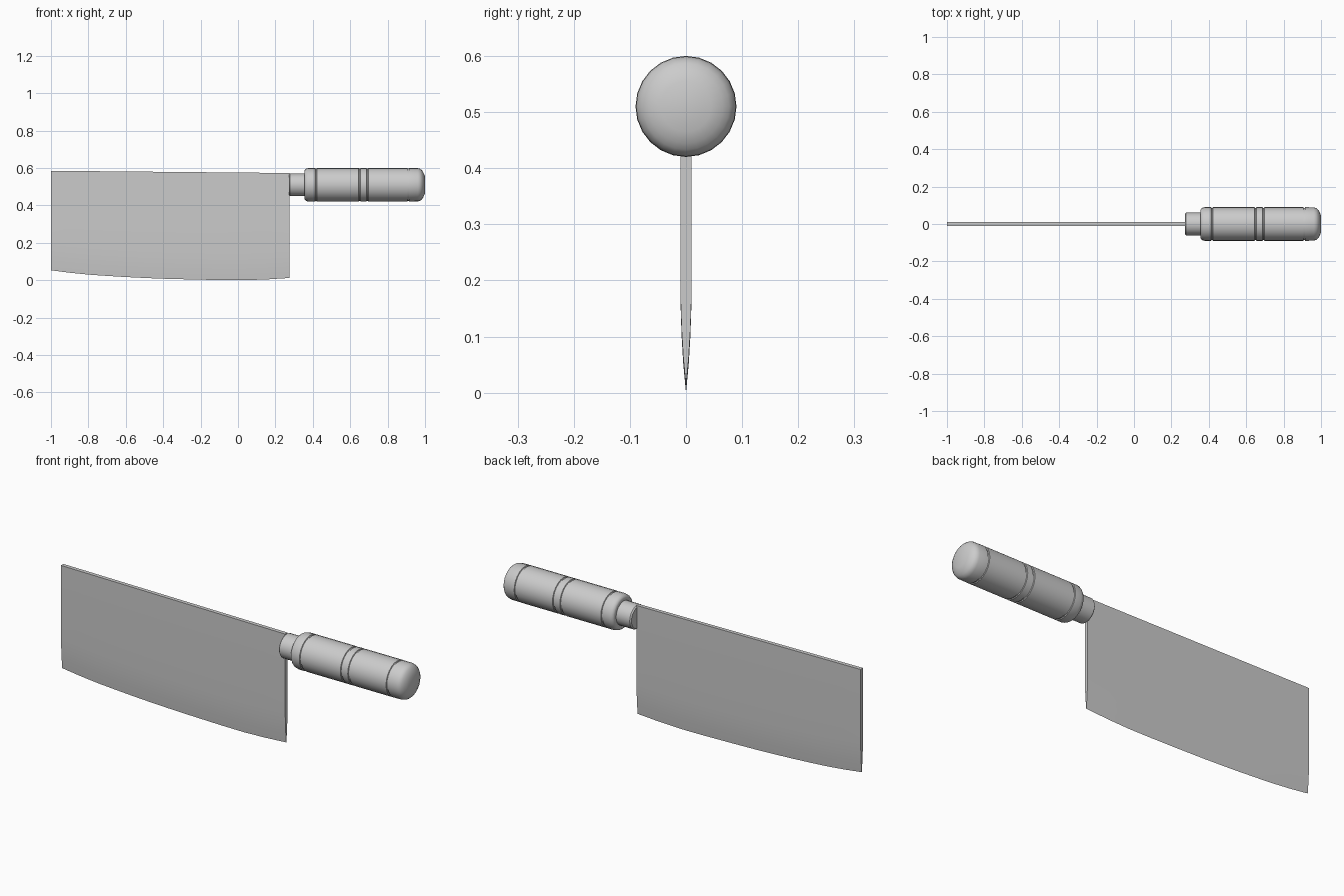
import bpy, bmesh, math

if "Cube" in bpy.data.objects:
    bpy.data.objects.remove(bpy.data.objects["Cube"])


def finish(bm, name, angle):
    bmesh.ops.recalc_face_normals(bm, faces=bm.faces)
    mesh = bpy.data.meshes.new(name)
    bm.to_mesh(mesh)
    bm.free()
    obj = bpy.data.objects.new(name, mesh)
    bpy.context.collection.objects.link(obj)
    bpy.ops.object.select_all(action='DESELECT')
    bpy.context.view_layer.objects.active = obj
    obj.select_set(True)
    bpy.ops.object.shade_smooth_by_angle(angle=math.radians(angle))
    return obj


def loft(rings, name, angle):
    """Skin a row of closed rings and cap both ends."""
    bm = bmesh.new()
    loops = [[bm.verts.new(p) for p in ring] for ring in rings]
    n = len(loops[0])
    for a, b in zip(loops, loops[1:]):
        for i in range(n):
            j = (i + 1) % n
            bm.faces.new((a[i], a[j], b[j], b[i]))
    bm.faces.new(loops[0])
    bm.faces.new(loops[-1])
    return finish(bm, name, angle)


def turned(profile, name, sides=24, axis_z=0.51):
    """Turn an (x, radius) profile around the handle axis."""
    rings = []
    for x, r in profile:
        rings.append([(x, r * math.cos(math.tau * i / sides),
                       axis_z + r * math.sin(math.tau * i / sides)) for i in range(sides)])
    return loft(rings, name, 40)


# Blade: curved cutting edge, slightly sloping spine, ground taper
edge = [(-1, .053), (-.9, .04), (-.8, .03), (-.7, .023), (-.6, .017), (-.5, .012),
        (-.4, .008), (-.25, .004), (-.1, .001), (.03, 0), (.15, .004), (.275, .012)]
taper = [(.0048, .05), (.0078, .10), (.01, .165)]
sections = []
for x, low in edge:
    top = 0.585 - 0.012 * (x + 1) / 1.275
    side = [(y, low + h) for y, h in taper] + [(.01, top)]
    sections.append([(x, 0, low)] + [(x, y, z) for y, z in side]
                    + [(x, -y, z) for y, z in reversed(side)])
loft(sections, "blade", 25)

# Ferrule between blade and handle
turned([(.272, .055), (.278, .061), (.355, .061), (.37, .061)], "ferrule")

# Handle with four turned grooves and a domed butt
R = 0.09
profile = [(.355, .055), (.355, .074), (.358, .081), (.366, .087), (.378, R)]
for g in (.417, .65, .692, .91):
    profile += [(g - .005, R), (g - .003, .086), (g + .003, .086), (g + .005, R)]
profile += [(.962, .089), (.975, .085), (.984, .077), (.991, .066), (1.0, .045)]
turned(profile, "handle")
